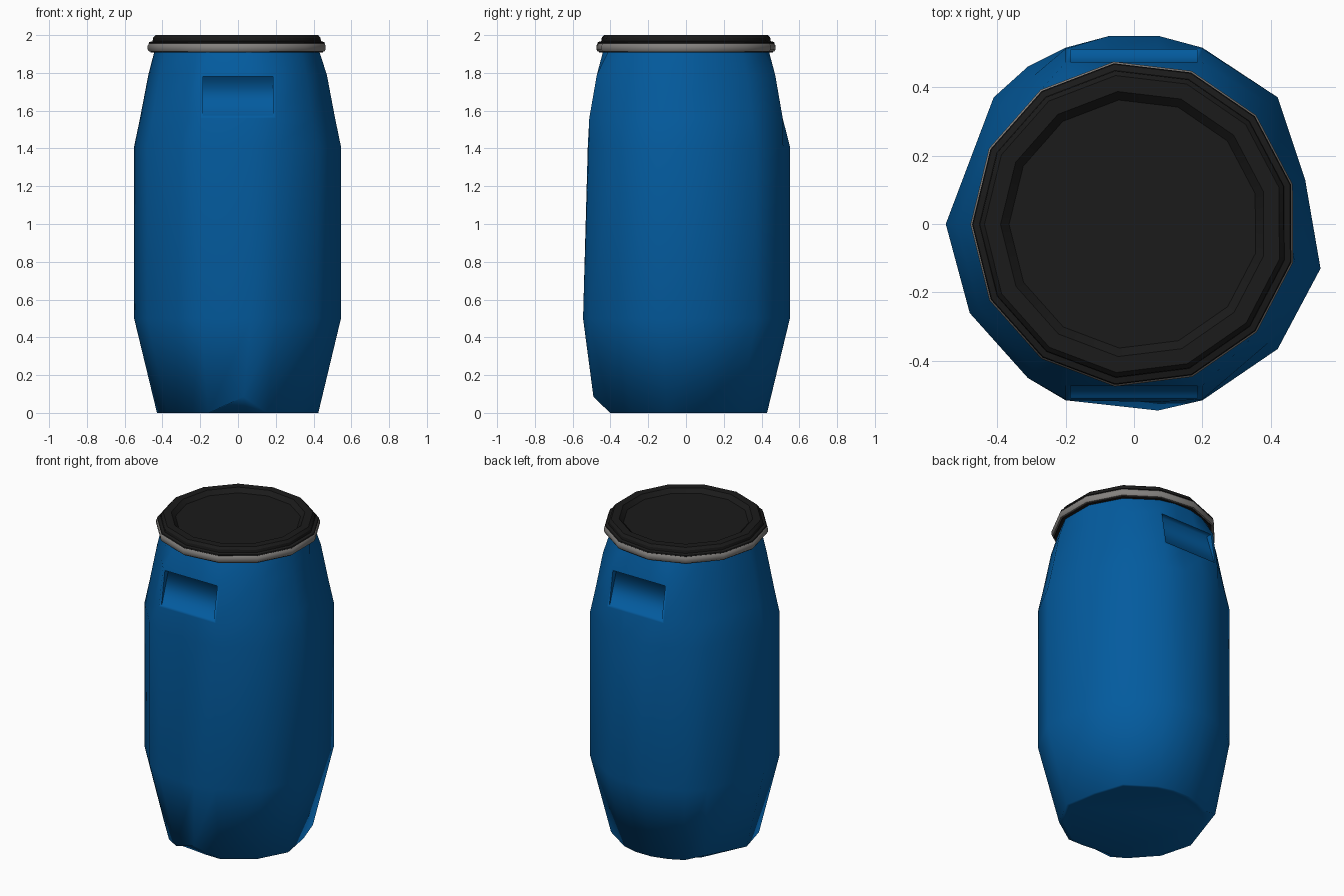
import bpy, bmesh, math

if "Cube" in bpy.data.objects:
    bpy.data.objects.remove(bpy.data.objects["Cube"])


def material(name, rgb):
    m = bpy.data.materials.new(name)
    m.diffuse_color = (*rgb, 1)
    m.use_nodes = True
    m.node_tree.nodes["Principled BSDF"].inputs["Base Color"].default_value = m.diffuse_color
    return m


BLUE = material("blue plastic", (0.001, 0.105, 0.345))
BLACK = material("black plastic", (0.0105, 0.0105, 0.0105))
STEEL = material("grey steel", (0.23, 0.22, 0.21))


def loft(name, rings, mat, bottom=True, top=True):
    """Skin a stack of rings that share the same point count."""
    bm = bmesh.new()
    loops = [[bm.verts.new(p) for p in ring] for ring in rings]
    n = len(loops[0])
    for a, b in zip(loops, loops[1:]):
        for i in range(n):
            j = (i + 1) % n
            bm.faces.new((a[i], a[j], b[j], b[i]))
    if bottom:
        bm.faces.new(loops[0][::-1])
    if top:
        bm.faces.new(loops[-1])
    bmesh.ops.recalc_face_normals(bm, faces=bm.faces)
    me = bpy.data.meshes.new(name)
    bm.to_mesh(me)
    bm.free()
    ob = bpy.data.objects.new(name, me)
    me.materials.append(mat)
    bpy.context.collection.objects.link(ob)
    return ob


def circle(r, z, n, turn=0.0):
    return [(r * math.cos(math.tau * i / n + turn),
             r * math.sin(math.tau * i / n + turn), z) for i in range(n)]


def smooth(ob, angle):
    bpy.ops.object.select_all(action='DESELECT')
    bpy.context.view_layer.objects.active = ob
    ob.select_set(True)
    bpy.ops.object.shade_smooth_by_angle(angle=math.radians(angle))


# Body: uneven low-poly outline, tapered at both ends
outline = [(0.545, -0.13), (0.50, 0.13), (0.42, 0.37), (0.2, 0.515), (0.07, 0.55),
           (-0.07, 0.55), (-0.2, 0.515), (-0.31, 0.46), (-0.41, 0.37), (-0.55, 0.0),
           (-0.48, -0.26), (-0.31, -0.45), (-0.2, -0.515), (0.07, -0.545),
           (0.2, -0.515), (0.42, -0.365)]
BACK_CORNER, FRONT_TIP = 8, 13


def body_ring(scale, z):
    return [(x * scale, y * scale, z) for x, y in outline]


def neck_ring(z):
    return [(0.443 * x / math.hypot(x, y), 0.443 * y / math.hypot(x, y), z)
            for x, y in outline]


def grip_ring(scale, z, flat):
    """Ring with straight runs at the front and back, where the grips sit."""
    return [(x, math.copysign(flat, y), z) if abs(x) <= 0.2 else
            (x * scale, y * scale, z) for x, y in outline]


base = body_ring(0.78, 0)
base[FRONT_TIP] = (0.03, -0.49, 0.085)          # lifted corners of the base
base[BACK_CORNER] = (-0.35, 0.315, 0.04)
shoulder = [(x, max(y, -0.52), z) for x, y, z in body_ring(1.0, 1.41)]
body = loft("barrel_body", [body_ring(0.735, 0), base, body_ring(1.0, 0.5), shoulder,
                            grip_ring(0.943, 1.56, 0.512), grip_ring(0.863, 1.79, 0.472),
                            neck_ring(1.912)], BLUE)

# Grip recesses: wedge cutters at front and back
TOP, HALF = 1.78, 0.185
for side, label in ((-1, "front"), (1, "back")):
    profile = [(0.435, TOP), (0.7, TOP), (0.7, 1.575), (0.503, 1.575)]
    rings = [[(x, side * y, z) for y, z in profile] for x in (-HALF, HALF)]
    cutter = loft(label + "_grip_cutter", rings, BLUE)
    cutter.hide_render = True
    cutter.hide_viewport = True
    mod = body.modifiers.new(label + "_grip", 'BOOLEAN')
    mod.operation = 'DIFFERENCE'
    mod.solver = 'EXACT'
    mod.object = cutter

# Bake the recesses, remove the cutters and open the mouth under the lid
dg = bpy.context.evaluated_depsgraph_get()
baked = bpy.data.meshes.new_from_object(body.evaluated_get(dg))
body.modifiers.clear()
body.data = baked
for ob in [o for o in bpy.data.objects if o.name.endswith("cutter")]:
    bpy.data.objects.remove(ob)
bm = bmesh.new()
bm.from_mesh(baked)
mouth = [f for f in bm.faces if all(v.co.z > 1.9 for v in f.verts)]
bmesh.ops.delete(bm, geom=mouth, context='FACES')
bm.to_mesh(baked)
bm.free()

# Soft shading everywhere except the rims of the recesses
smooth(body, 180)
for e in baked.edges:
    a, b = (baked.vertices[i].co for i in e.vertices)
    lip = all(abs(p.z - TOP) < 0.003 and abs(p.y) > 0.46 for p in (a, b))
    wall = abs(a.x - b.x) < 0.002 and all(
        abs(abs(p.x) - HALF) < 0.002 and 1.57 < p.z < 1.785 for p in (a, b))
    e.use_edge_sharp = lip or wall

# Clamp band: ring around the neck
N, TURN = 13, math.radians(14)
band = loft("clamp_band", [circle(r, z, N, TURN) for r, z in
                           ((0.462, 1.912), (0.472, 1.914), (0.478, 1.925),
                            (0.478, 1.945), (0.47, 1.956))],
            STEEL, bottom=False, top=False)
smooth(band, 40)

# Lid: flange over the band, raised rim and sunken centre panel
lid = loft("lid", [circle(r, z, N, TURN) for r, z in
                   ((0.464, 1.908), (0.464, 1.95), (0.473, 1.957), (0.47, 1.963),
                    (0.452, 1.968), (0.45, 1.985), (0.437, 2.0), (0.39, 2.0),
                    (0.365, 1.975))], BLACK)
smooth(lid, 30)
